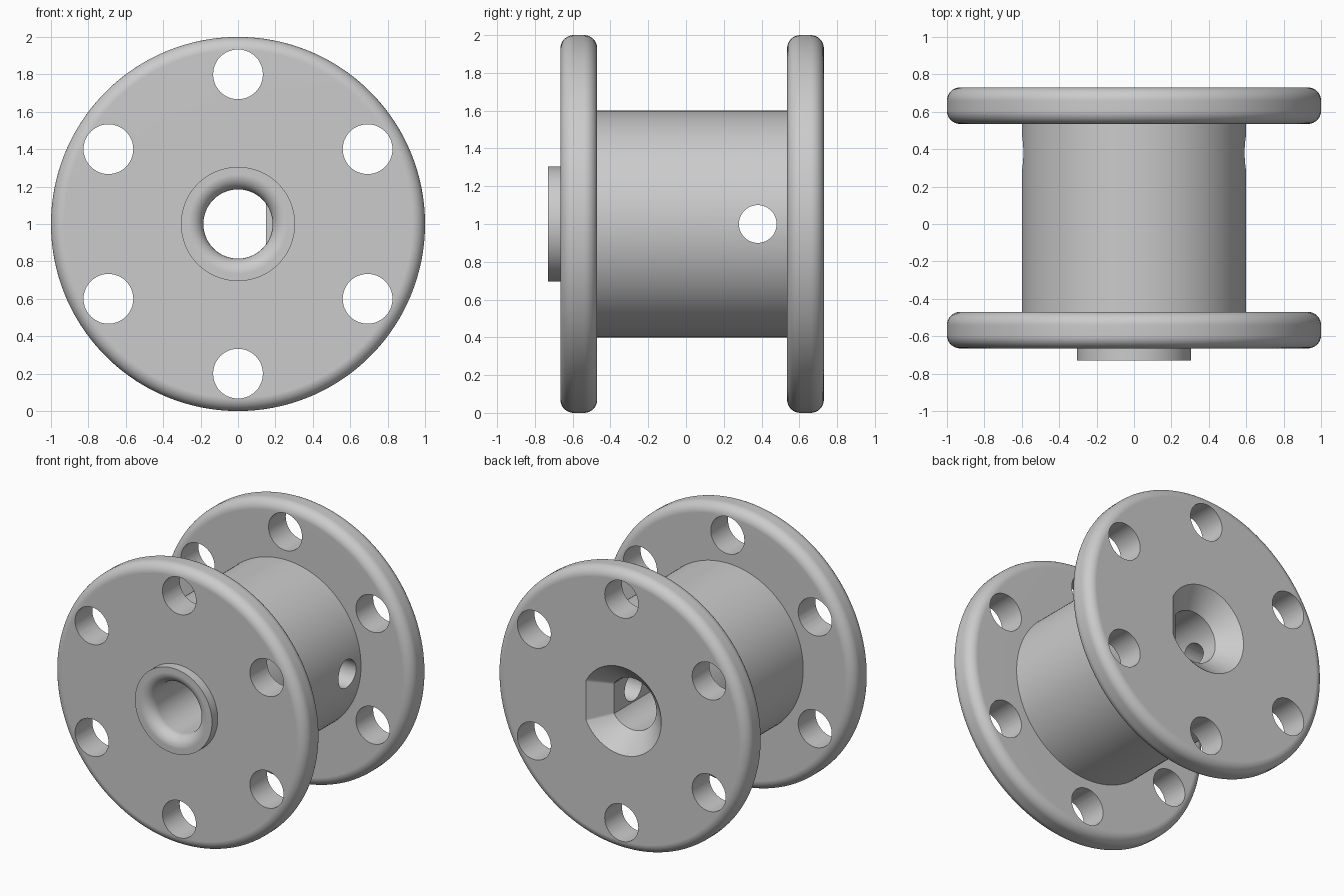
import bpy, bmesh
from math import sin, cos, pi, acos, radians
from mathutils import Matrix

cube = bpy.data.objects.get("Cube")
if cube:
    bpy.data.objects.remove(cube)

AXIS_Z = 1.0
BORE, FLAT = 0.185, 0.15
CORNER = acos(FLAT / BORE)

grey = bpy.data.materials.new("light grey")
grey.use_nodes = True
grey.diffuse_color = (0.6, 0.6, 0.6, 1)
grey.node_tree.nodes["Principled BSDF"].inputs["Base Color"].default_value = (0.6, 0.6, 0.6, 1)


def ring(y, r, flat=None, n_arc=106, n_cap=26):
    """Circle around the y axis, or a D shape when flat gives its +x limit."""
    c = acos(flat / r) if flat else CORNER
    pts = []
    for i in range(n_arc):
        a = c + (2 * pi - 2 * c) * i / n_arc
        pts.append((r * cos(a), y, AXIS_Z + r * sin(a)))
    for i in range(n_cap):
        t = -1 + 2 * i / n_cap
        x, z = (flat, t * r * sin(c)) if flat else (r * cos(t * c), r * sin(t * c))
        pts.append((x, y, AXIS_Z + z))
    return pts


def loft(name, sections):
    """Closed solid through a list of (y, radius[, flat]) sections."""
    bm = bmesh.new()
    loops = [[bm.verts.new(p) for p in ring(*s)] for s in sections]
    for a, b in zip(loops, loops[1:]):
        for i in range(len(a)):
            j = (i + 1) % len(a)
            bm.faces.new((a[i], a[j], b[j], b[i]))
    bm.faces.new(loops[0])
    bm.faces.new(loops[-1])
    bmesh.ops.remove_doubles(bm, verts=bm.verts, dist=1e-5)
    return finish(name, bm)


def finish(name, bm):
    bmesh.ops.recalc_face_normals(bm, faces=bm.faces)
    me = bpy.data.meshes.new(name)
    bm.to_mesh(me)
    bm.free()
    me.materials.append(grey)
    ob = bpy.data.objects.new(name, me)
    bpy.context.collection.objects.link(ob)
    return ob


def fillet(y, r, rad, start, end, steps=8):
    """Arc of profile points around the centre (y, r)."""
    angles = [radians(start + (end - start) * i / steps) for i in range(steps + 1)]
    return [(y + rad * cos(a), r + rad * sin(a)) for a in angles]


def flange(y0, y1, rad=0.07):
    return fillet(y0 + rad, 1 - rad, rad, 180, 90) + fillet(y1 - rad, 1 - rad, rad, 90, 0)


# Spool body: front boss, flange, drum, flange
spool = loft("spool", [(-0.73, 0.305), (-0.665, 0.305)] + flange(-0.665, -0.47)
             + [(-0.47, 0.6), (0.535, 0.6)] + flange(0.535, 0.73))

# Shaft bore: rounded mouth, round seat, D-shaped socket, flared rear mouth
mouth = fillet(-0.65, BORE + 0.08, 0.08, 180, 270)
bore = loft("bore_cutter", [(-0.8, BORE + 0.08)] + mouth
            + [(0.0, BORE), (0.0, BORE, FLAT), (0.6, BORE, FLAT),
               (0.75, BORE + 0.15, FLAT + 0.15)])

# Six holes through both flanges and one cross hole through the drum
bm = bmesh.new()
for i in range(6):
    a = pi / 2 + i * pi / 3
    for y in (-0.57, 0.63):
        place = Matrix.Translation((0.8 * cos(a), y, AXIS_Z + 0.8 * sin(a)))
        bmesh.ops.create_cone(bm, cap_ends=True, segments=48, radius1=0.133, radius2=0.133,
                              depth=0.4, matrix=place @ Matrix.Rotation(pi / 2, 4, 'X'))
flange_holes = finish("flange_hole_cutter", bm)

bm = bmesh.new()
bmesh.ops.create_cone(bm, cap_ends=True, segments=48, radius1=0.1, radius2=0.1, depth=1.6,
                      matrix=Matrix.Translation((0, 0.38, AXIS_Z)) @ Matrix.Rotation(pi / 2, 4, 'Y'))
cross_hole = finish("cross_hole_cutter", bm)

# Cut the holes
bpy.ops.object.select_all(action='DESELECT')
spool.select_set(True)
bpy.context.view_layer.objects.active = spool
for cutter in (bore, flange_holes, cross_hole):
    cutter.hide_render = True
    mod = spool.modifiers.new(cutter.name, 'BOOLEAN')
    mod.operation, mod.solver, mod.object = 'DIFFERENCE', 'EXACT', cutter
    bpy.ops.object.modifier_apply(modifier=mod.name)
    bpy.data.objects.remove(cutter)

# Smooth round surfaces, crisp rims, flat broad faces
bpy.ops.object.shade_smooth_by_angle(angle=radians(30))
weighted = spool.modifiers.new("weighted_normals", 'WEIGHTED_NORMAL')
weighted.keep_sharp = True
